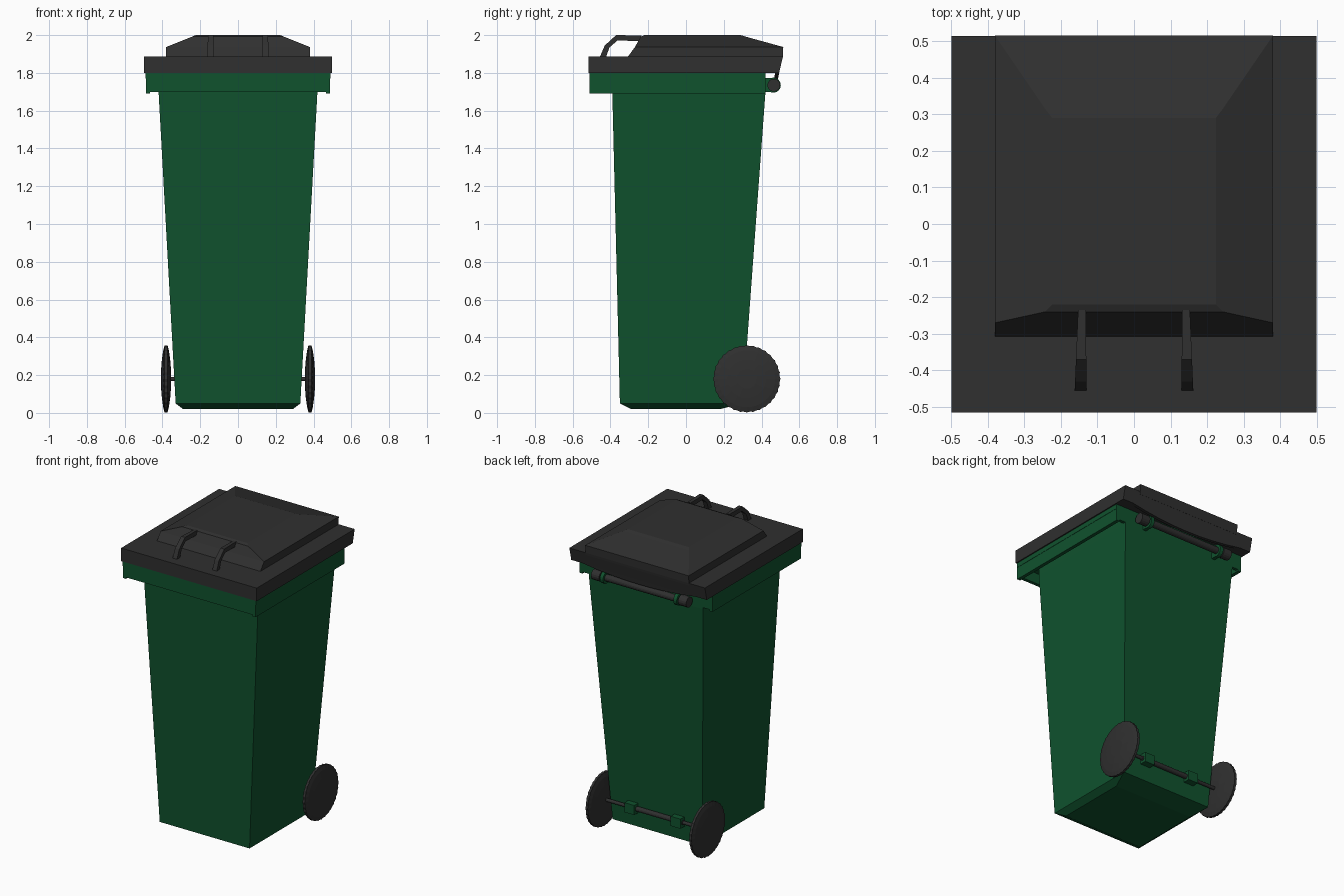
import bpy, bmesh, math
from mathutils import Vector

if "Cube" in bpy.data.objects:
    bpy.data.objects.remove(bpy.data.objects["Cube"])


def material(name, rgb):
    m = bpy.data.materials.new(name)
    m.diffuse_color = (*rgb, 1)
    m.use_nodes = True
    m.node_tree.nodes["Principled BSDF"].inputs["Base Color"].default_value = m.diffuse_color
    return m


GREEN = material("bin_green", (0.005, 0.085, 0.027))
GREY = material("dark_grey", (0.029, 0.029, 0.029))


def loft(name, rings, mat):
    """Join equal-length point rings with quads and cap both ends."""
    bm = bmesh.new()
    vs = [[bm.verts.new(p) for p in r] for r in rings]
    n = len(vs[0])
    for a, b in zip(vs, vs[1:]):
        for i in range(n):
            j = (i + 1) % n
            bm.faces.new((a[i], a[j], b[j], b[i]))
    bm.faces.new(vs[0][::-1])
    bm.faces.new(vs[-1])
    bmesh.ops.recalc_face_normals(bm, faces=bm.faces)
    me = bpy.data.meshes.new(name)
    bm.to_mesh(me)
    bm.free()
    ob = bpy.data.objects.new(name, me)
    me.materials.append(mat)
    bpy.context.collection.objects.link(ob)
    return ob


def rect(hx, y0, y1, z):
    return [(-hx, y0, z), (hx, y0, z), (hx, y1, z), (-hx, y1, z)]


def box(name, x0, x1, y0, y1, z0, z1, mat):
    return loft(name, [[(x0, y0, z), (x1, y0, z), (x1, y1, z), (x0, y1, z)]
                       for z in (z0, z1)], mat)


def lathe_x(name, profile, y, z, mat, n=24, tread=0.0):
    """Round part along x; profile holds (x, radius) pairs."""
    rings = []
    for x, r in profile:
        ring = []
        for i in range(n):
            a = 2 * math.pi * i / n
            rr = r - tread if (i % 2 and r > 0.16) else r
            ring.append((x, y + rr * math.sin(a), z - rr * math.cos(a)))
        rings.append(ring)
    return loft(name, rings, mat)


# Tapered body with chamfered foot
loft("body", [rect(0.29, -0.29, 0.18, 0.02), rect(0.33, -0.35, 0.30, 0.05),
              rect(0.42, -0.39, 0.42, 1.69), rect(0.42, -0.39, 0.42, 1.79)], GREEN)

# Overhanging rim: top plate with hanging skirt
box("rim_plate", -0.49, 0.49, -0.512, 0.42, 1.77, 1.80, GREEN)
box("rim_front_skirt", -0.488, 0.488, -0.512, -0.49, 1.70, 1.79, GREEN)
for s, side in ((-1, "left"), (1, "right")):
    a, b = sorted((s * 0.465, s * 0.488))
    box(side + "_rim_skirt", a, b, -0.512, 0.42, 1.69, 1.79, GREEN)
    a, b = sorted((s * 0.41, s * 0.488))
    box(side + "_rim_end", a, b, 0.40, 0.42, 1.70, 1.79, GREEN)

# Lid slab, raised dome and curved rear flap
loft("lid_slab", [rect(0.498, -0.515, 0.493, 1.80),
                  rect(0.498, -0.515, 0.513, 1.887)], GREY)
loft("lid_dome", [rect(0.38, -0.31, 0.51, 1.87), rect(0.38, -0.307, 0.513, 1.887),
                  rect(0.38, -0.27, 0.515, 1.937), rect(0.243, -0.24, 0.315, 1.992),
                  rect(0.224, -0.22, 0.29, 2.0)], GREY)
flap = [(-0.45, 1.805)]
for i in range(9):
    t = -1 + i / 4
    flap.append((0.42 * t, 1.80 - 0.035 * (1 - t * t)))
flap.append((0.45, 1.805))
loft("lid_flap", [[(x, y + 0.2 * (z - 1.8), z) for x, z in flap]
                  for y in (0.472, 0.493)], GREY)

# Two bent strap handles on the lid front
outer = [(-0.458, 1.88), (-0.43, 1.945), (-0.37, 2.0), (-0.235, 1.998)]
inner = [(-0.25, 1.968), (-0.362, 1.972), (-0.405, 1.935), (-0.425, 1.88)]
for s, side in ((-1, "left"), (1, "right")):
    rings = []
    for e in (-1, 1):
        ring = []
        for y, z in outer + inner:
            t = (-0.24 - y) / 0.215          # 0 at dome, 1 at front
            ring.append((s * (0.142 + 0.004 * t) + e * (0.011 + 0.005 * t), y, z))
        rings.append(ring)
    loft(side + "_lid_handle", rings, GREY)

# Hinge bar with thicker ends, held by green brackets
lathe_x("hinge_bar", [(-0.35, 0.034), (-0.29, 0.034), (-0.288, 0.022),
                      (0.288, 0.022), (0.29, 0.034), (0.35, 0.034)],
        0.465, 1.735, GREY, 16)
for s, side in ((-1, "left"), (1, "right")):
    x = s * 0.27
    lathe_x(side + "_hinge_ring", [(x - 0.012, 0.04), (x + 0.012, 0.04)],
            0.462, 1.735, GREEN, 16)
    box(side + "_hinge_bracket", x - 0.012, x + 0.012, 0.41, 0.465, 1.698, 1.772, GREEN)

# Axle, clips and wheels
lathe_x("axle", [(-0.375, 0.011), (-0.21, 0.011), (-0.209, 0.016),
                 (0.209, 0.016), (0.21, 0.011), (0.375, 0.011)],
        0.325, 0.18, GREY, 12)
wheel = [(-0.026, 0.05), (-0.022, 0.10), (-0.015, 0.148), (-0.008, 0.176),
         (0.008, 0.176), (0.015, 0.148), (0.022, 0.10), (0.026, 0.05)]
for s, side in ((-1, "left"), (1, "right")):
    x = s * 0.17
    box(side + "_axle_clip", x - 0.036, x + 0.036, 0.28, 0.352, 0.148, 0.212, GREEN)
    lathe_x(side + "_wheel", [(s * 0.381 + dx, r + 0.002) for dx, r in wheel],
            0.322, 0.18, GREY, 64, 0.004)
